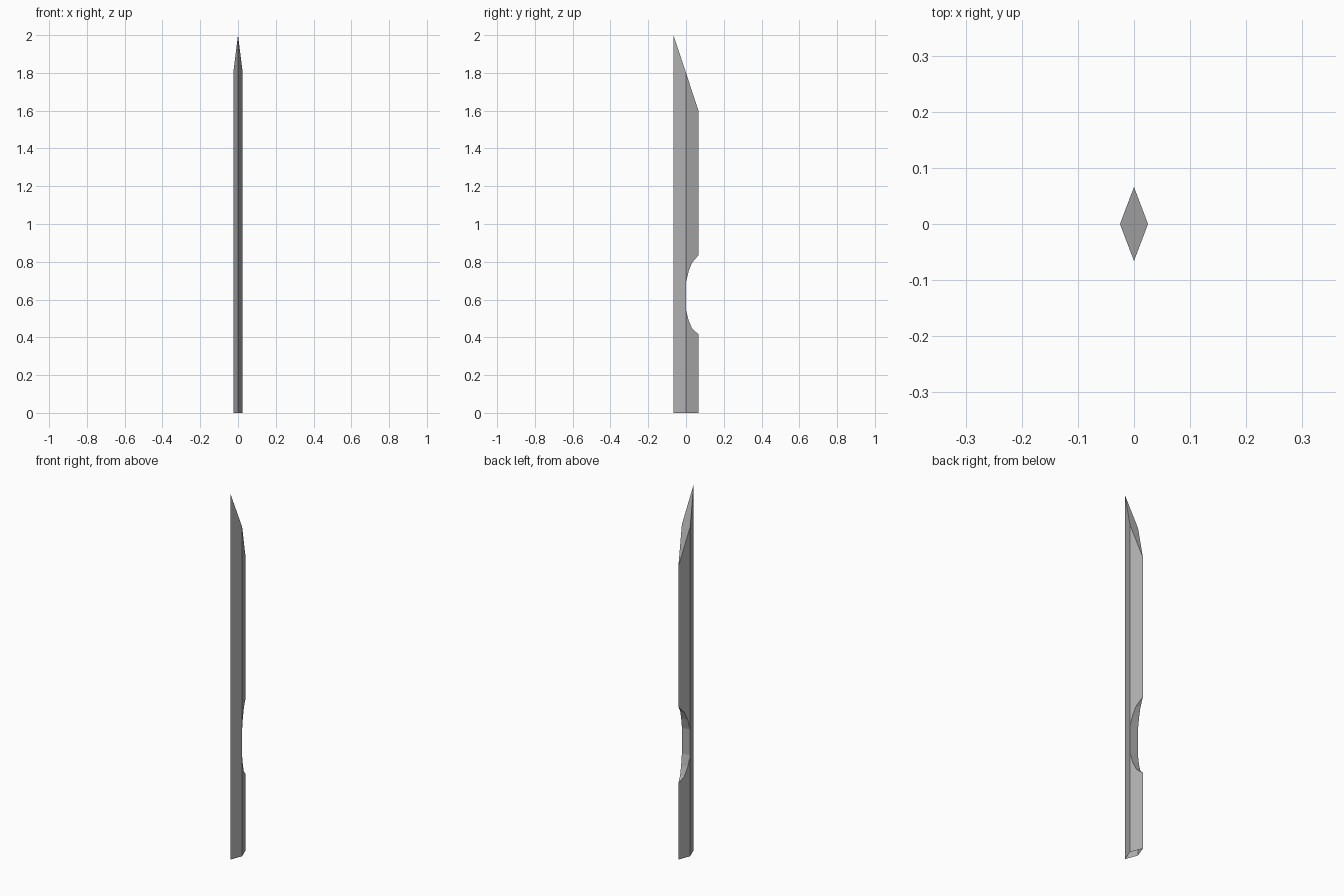
import bpy, bmesh
from mathutils import Vector

if "Cube" in bpy.data.objects:
    bpy.data.objects.remove(bpy.data.objects["Cube"])

HX, HY = 0.025, 0.066


def prism(name, profile, direction):
    """Extrude a closed polygon along a direction into a solid object."""
    bm = bmesh.new()
    face = bm.faces.new([bm.verts.new(p) for p in profile])
    ext = bmesh.ops.extrude_face_region(bm, geom=[face])
    verts = [g for g in ext["geom"] if isinstance(g, bmesh.types.BMVert)]
    bmesh.ops.translate(bm, verts=verts, vec=Vector(direction))
    bmesh.ops.recalc_face_normals(bm, faces=bm.faces)
    mesh = bpy.data.meshes.new(name)
    bm.to_mesh(mesh)
    bm.free()
    obj = bpy.data.objects.new(name, mesh)
    bpy.context.collection.objects.link(obj)
    return obj


# Diamond-section blade
blade = prism("blade", [(HX, 0, 0), (0, HY, 0), (-HX, 0, 0), (0, -HY, 0)], (0, 0, 2))

# Slanted tip: top ring follows the slope from z=2 (front) to z=1.6 (back)
for v in blade.data.vertices:
    if v.co.z > 1:
        v.co.z = 1.8 - 0.2 * v.co.y / HY

# Rounded notch in the back edge
notch = [(0.10, 0.855), (HY, 0.835), (0.032, 0.795), (0.014, 0.75), (-0.001, 0.69),
         (-0.001, 0.55), (0.014, 0.49), (0.032, 0.447), (HY, 0.416), (0.10, 0.395)]
cutter = prism("notch_cutter", [(-0.1, y, z) for y, z in notch], (0.2, 0, 0))
cutter.hide_render = True

cut = blade.modifiers.new("notch", 'BOOLEAN')
cut.operation = 'DIFFERENCE'
cut.solver = 'EXACT'
cut.object = cutter

# Bake the cut and drop the helper
bpy.context.view_layer.objects.active = blade
blade.select_set(True)
bpy.ops.object.modifier_apply(modifier=cut.name)
bpy.data.objects.remove(cutter, do_unlink=True)

# Open bottom end
bm = bmesh.new()
bm.from_mesh(blade.data)
bottom = [f for f in bm.faces if all(v.co.z < 0.001 for v in f.verts)]
bmesh.ops.delete(bm, geom=bottom, context='FACES_ONLY')
bm.to_mesh(blade.data)
bm.free()

# Dark grey metal
metal = bpy.data.materials.new("dark_metal")
metal.diffuse_color = (0.44, 0.44, 0.44, 1)
metal.use_nodes = True
metal.node_tree.nodes["Principled BSDF"].inputs["Base Color"].default_value = metal.diffuse_color
blade.data.materials.clear()
blade.data.materials.append(metal)
